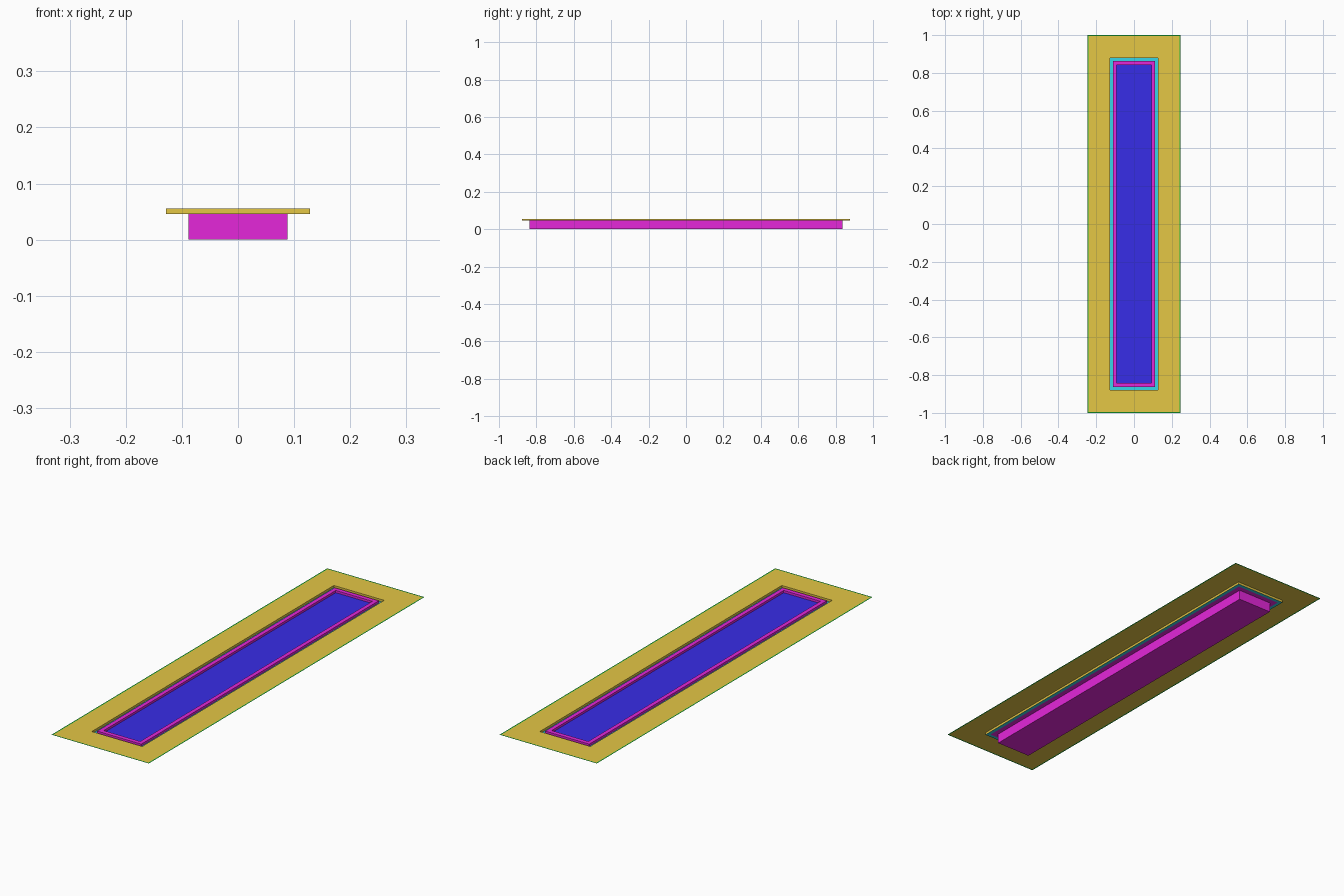
import bpy
import bmesh

cube = bpy.data.objects.get("Cube")
if cube:
    bpy.data.objects.remove(cube, do_unlink=True)


def material(name, rgb):
    m = bpy.data.materials.new(name)
    m.use_nodes = True
    col = (*rgb, 1)
    m.diffuse_color = col
    m.node_tree.nodes["Principled BSDF"].inputs["Base Color"].default_value = col
    return m


GOLD = material("gold", (0.78, 0.57, 0.06))
MAGENTA = material("magenta", (0.78, 0.02, 0.70))
BLUE = material("blue", (0.04, 0.027, 0.82))
CYAN = material("cyan", (0.04, 0.68, 0.82))
GREEN = material("green", (0.015, 0.55, 0.04))


def rect_loft(name, mat, rings, cap_start=False, cap_end=False):
    """Join rectangles given as (half width, half length, height)."""
    bm = bmesh.new()
    loops = [[bm.verts.new((sx * w, sy * l, z))
              for sx, sy in ((-1, -1), (1, -1), (1, 1), (-1, 1))]
             for w, l, z in rings]
    for a, b in zip(loops, loops[1:]):
        for i in range(4):
            j = (i + 1) % 4
            bm.faces.new((a[i], a[j], b[j], b[i]))
    if cap_start:
        bm.faces.new(loops[0][::-1])
    if cap_end:
        bm.faces.new(loops[-1])
    mesh = bpy.data.meshes.new(name)
    bm.to_mesh(mesh)
    bm.free()
    mesh.materials.append(mat)
    ob = bpy.data.objects.new(name, mesh)
    bpy.context.collection.objects.link(ob)
    return ob


TOP, LEDGE, FLOOR = 0.056, 0.0455, 0.0457
EDGE = (0.247, 1)
BORDER = (0.241, 0.994)
HOLE = (0.128, 0.878)
RIM = (0.112, 0.862)
INNER = (0.093, 0.842)
BOX = (0.088, 0.838)

# Thin surround sheet: edge trim, flat border and the lip folded down
rect_loft("edge_trim", GREEN, [(*EDGE, TOP), (*BORDER, TOP)])
rect_loft("surround_plate", GOLD,
          [(*BORDER, TOP), (*HOLE, TOP), (*HOLE, LEDGE)])

# Groove floor around the tray
rect_loft("groove_ledge", CYAN, [(*HOLE, LEDGE), (*RIM, LEDGE)])

# Tray: housing, underside of the rim, raised rim and its inner wall
rect_loft("tray_housing", MAGENTA,
          [(*BOX, 0), (*BOX, LEDGE), (*RIM, LEDGE),
           (*RIM, TOP), (*INNER, TOP), (*INNER, FLOOR)], cap_start=True)

# Tray floor
rect_loft("tray_floor", BLUE, [(*INNER, FLOOR)], cap_end=True)
